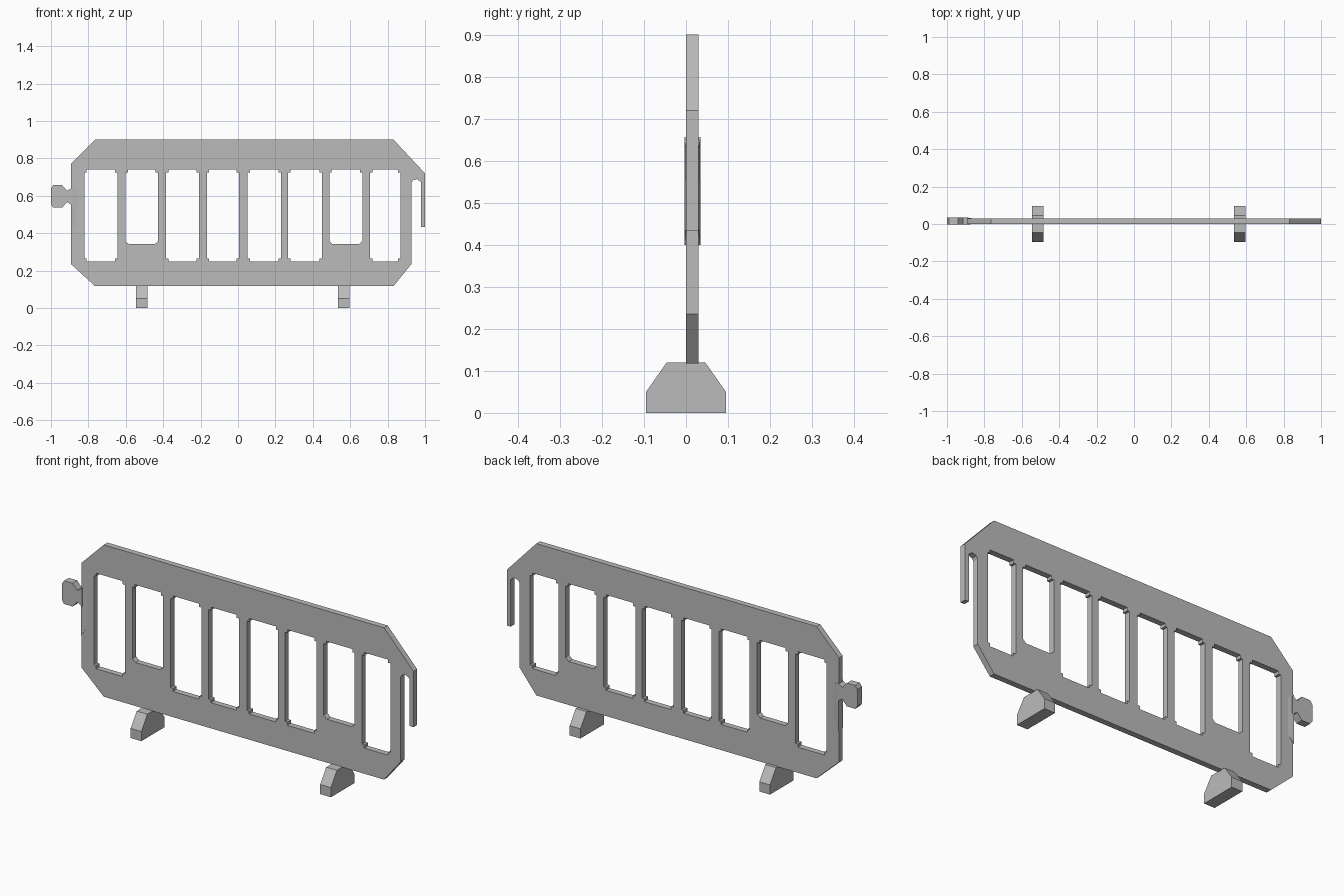
import bpy, bmesh
from mathutils import Vector

if "Cube" in bpy.data.objects:
    bpy.data.objects.remove(bpy.data.objects["Cube"])

grey = bpy.data.materials.new("barrier_grey")
grey.diffuse_color = (0.5, 0.5, 0.5, 1)
grey.use_nodes = True
grey.node_tree.nodes["Principled BSDF"].inputs["Base Color"].default_value = grey.diffuse_color


def prism(name, loops, depth_dir, start, depth, to_3d):
    """Fill closed 2D loops (first is the outline, others holes) and extrude."""
    bm = bmesh.new()
    edges = []
    for loop in loops:
        vs = [bm.verts.new(to_3d(a, b, start)) for a, b in loop]
        edges += [bm.edges.new((vs[i - 1], vs[i])) for i in range(len(vs))]
    bmesh.ops.triangle_fill(bm, edges=edges, use_beauty=True, normal=depth_dir)
    ext = bmesh.ops.extrude_face_region(bm, geom=bm.faces[:], use_keep_orig=True)
    moved = [g for g in ext["geom"] if isinstance(g, bmesh.types.BMVert)]
    bmesh.ops.translate(bm, verts=moved, vec=Vector(depth_dir) * depth)
    bmesh.ops.recalc_face_normals(bm, faces=bm.faces[:])
    me = bpy.data.meshes.new(name)
    bm.to_mesh(me)
    bm.free()
    me.materials.append(grey)
    ob = bpy.data.objects.new(name, me)
    bpy.context.collection.objects.link(ob)
    return ob


def plate(name, loops, y0, y1):
    return prism(name, loops, (0, 1, 0), y0, y1 - y0, lambda x, z, y: (x, y, z))


def window(x0, x1, short):
    """Window with stepped corners; short ones have clipped bottom corners."""
    s, h, top = 0.013, 0.016, 0.742
    bot = 0.342 if short else 0.25
    pts = [(x0, top - h), (x0 + s, top - h), (x0 + s, top),
           (x1 - s, top), (x1 - s, top - h), (x1, top - h)]
    if short:
        pts += [(x1, bot + 0.016), (x1 - 0.018, bot), (x0 + 0.018, bot), (x0, bot + 0.016)]
    else:
        pts += [(x1, bot + h), (x1 - s, bot + h), (x1 - s, bot),
                (x0 + s, bot), (x0 + s, bot + h), (x0, bot + h)]
    return pts


# Panel with the hanging hook arm on its right end
outline = [(-0.765, 0.9), (-0.893, 0.772), (-0.893, 0.235), (-0.765, 0.118),
           (0.832, 0.118), (0.927, 0.235), (0.927, 0.67), (0.935, 0.683),
           (0.957, 0.69), (0.978, 0.675), (0.978, 0.433), (1.0, 0.433),
           (1.0, 0.72), (0.832, 0.9)]
spans = [(-0.822, -0.645), (-0.602, -0.427), (-0.384, -0.208), (-0.167, 0.005),
         (0.051, 0.229), (0.268, 0.448), (0.488, 0.665), (0.706, 0.868)]
holes = [window(a, b, i in (1, 6)) for i, (a, b) in enumerate(spans)]
plate("barrier_panel", [outline] + holes, 0.0, 0.03)

# Connector knob on the left end, a little thicker than the panel
upper = [(-0.885, 0.642), (-0.893, 0.64), (-0.914, 0.627), (-0.940, 0.657),
         (-0.988, 0.657), (-1.0, 0.64)]
lower = [(x, 1.194 - z) for x, z in reversed(upper)]
plate("connector_knob", [upper + lower], -0.004, 0.034)

# Flare blending the knob into the panel
flare = plate("connector_flare",
              [[(-0.893, 0.65), (-0.893, 0.40), (-0.85, 0.46), (-0.85, 0.62)]],
              -0.004, 0.034)
for v in flare.data.vertices:
    if v.co.x > -0.87:
        v.co.y = 0.002 if v.co.y < 0.015 else 0.028

# Feet
foot = [(-0.095, 0), (0.095, 0), (0.095, 0.05), (0.046, 0.12),
        (-0.046, 0.12), (-0.095, 0.05)]
for side, x in (("left", -0.545), ("right", 0.535)):
    prism(side + "_foot", [foot], (1, 0, 0), x, 0.061, lambda y, z, d: (d, y, z))
